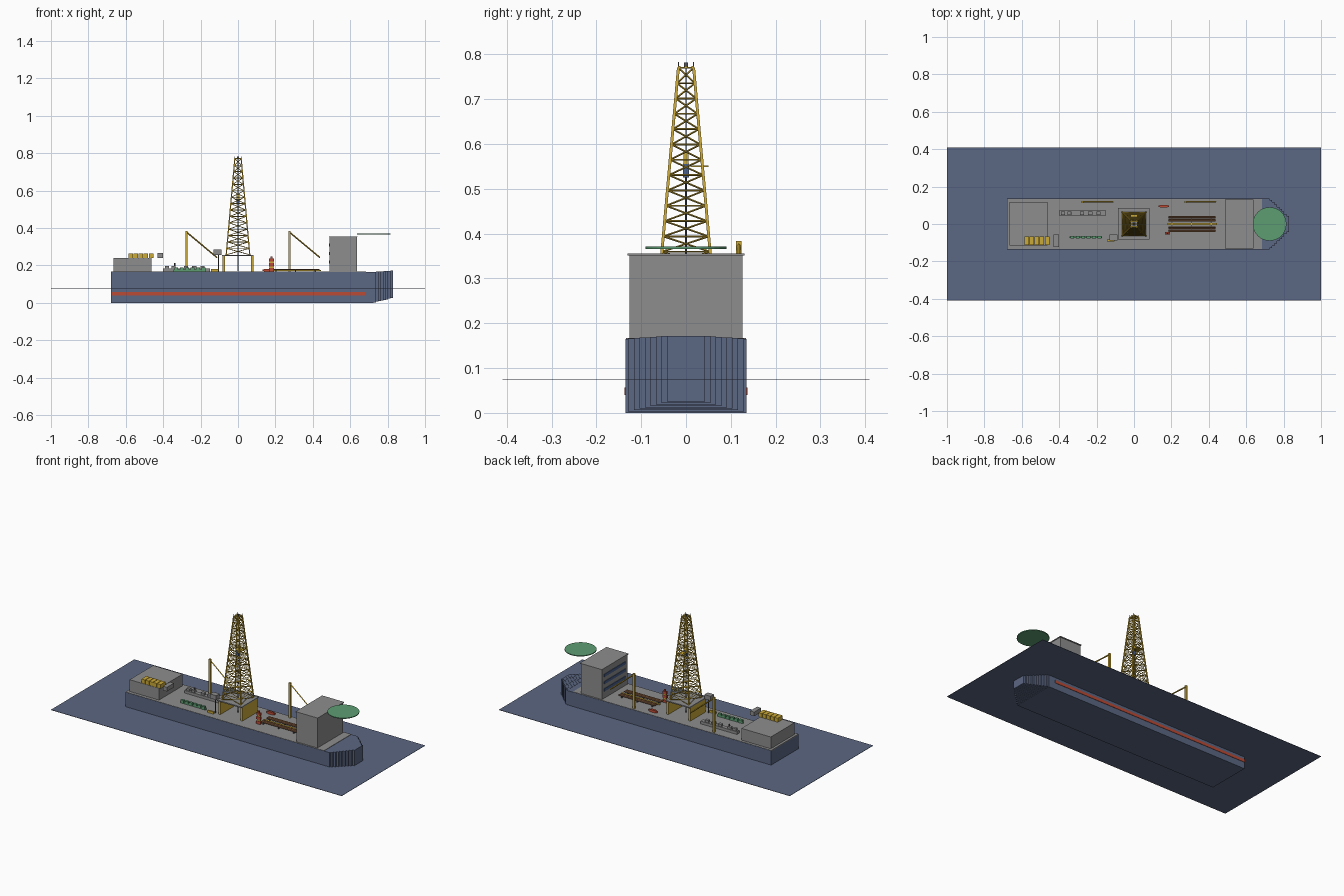
import bpy, bmesh, math
from mathutils import Vector


def material(name, rgb):
    m = bpy.data.materials.new(name)
    m.diffuse_color = (*rgb, 1)
    return m


BLUE = material("sea_and_hull_blue", (0.105, 0.135, 0.225))
GREY = material("deck_grey", (0.27, 0.27, 0.27))
YELLOW = material("rig_yellow", (0.60, 0.40, 0.04))
RED = material("safety_red", (0.50, 0.07, 0.035))
GREEN = material("helideck_green", (0.11, 0.34, 0.17))
BROWN = material("pipe_rust", (0.24, 0.11, 0.05))
DARK = material("dark_steel", (0.09, 0.09, 0.10))
WINDOW = material("window_blue", (0.07, 0.12, 0.26))


def finish(bm, name, mat):
    bmesh.ops.recalc_face_normals(bm, faces=bm.faces)
    me = bpy.data.meshes.new(name)
    bm.to_mesh(me)
    bm.free()
    me.materials.append(mat)
    ob = bpy.data.objects.new(name, me)
    bpy.context.collection.objects.link(ob)
    return ob


def add_box(bm, x0, x1, y0, y1, z0, z1):
    vs = bmesh.ops.create_cube(bm, size=1)["verts"]
    for v in vs:
        v.co = Vector(((x0, x1)[v.co.x > 0], (y0, y1)[v.co.y > 0], (z0, z1)[v.co.z > 0]))


def boxes(name, mat, *dims):
    bm = bmesh.new()
    for d in dims:
        add_box(bm, *d)
    return finish(bm, name, mat)


def add_rod(bm, a, b, r, n=4):
    a, b = Vector(a), Vector(b)
    d = b - a
    vs = bmesh.ops.create_cone(bm, cap_ends=True, segments=n, radius1=r, radius2=r, depth=d.length)["verts"]
    q = d.to_track_quat('Z', 'Y')
    for v in vs:
        v.co = q @ v.co + (a + b) / 2


def rods(name, mat, segs, r, n=4):
    bm = bmesh.new()
    for a, b in segs:
        add_rod(bm, a, b, r, n)
    return finish(bm, name, mat)


# Sea sheet
boxes("sea", BLUE, (-1, 1, -0.41, 0.41, 0.074, 0.076))

# Hull with stepped bow slices
boxes("hull", BLUE, (-0.68, 0.725, -0.135, 0.135, 0, 0.165))
bm = bmesh.new()
N = 8
for i in range(N):
    t = i / (N - 1)
    x = 0.725 + i * 0.013
    w = 0.129 - 0.087 * t
    add_box(bm, x, x + 0.0131, -w, w, 0.003 + 0.022 * t, 0.166 + 0.006 * t)
finish(bm, "stepped_bow", BLUE)
boxes("hull_stripes", RED, *[(-0.68, 0.68, s * 0.136 - 0.0015, s * 0.136 + 0.0015, 0.04, 0.057)
                             for s in (-1, 1)])
boxes("main_deck", GREY, (-0.68, 0.685, -0.134, 0.134, 0.162, 0.167))

# Accommodation block, roof, window bands
boxes("accommodation", GREY, (0.49, 0.635, -0.126, 0.126, 0.165, 0.352))
boxes("accommodation_roof", GREY, (0.487, 0.639, -0.131, 0.131, 0.351, 0.356))
boxes("window_bands", WINDOW, *[(0.487, 0.491, -0.105, 0.105, z, z + 0.017) for z in (0.21, 0.255, 0.30)])

# Helideck disc
rods("helideck", GREEN, [((0.725, 0, 0.366), (0.725, 0, 0.371))], 0.09, 32)

# Stern house with engine units and exhaust housing
boxes("stern_house", GREY, (-0.665, -0.463, -0.115, 0.117, 0.165, 0.24))
boxes("generator_units", YELLOW, *[(-0.585 + i * 0.027, -0.561 + i * 0.027, -0.113, -0.066, 0.24, 0.265)
                                   for i in range(5)])
boxes("exhaust_housing", GREY, (-0.43, -0.402, -0.124, -0.056, 0.24, 0.266))

# Drill floor on side walls
boxes("drill_floor", GREY, (-0.085, 0.083, -0.083, 0.085, 0.25, 0.257))
boxes("substructure_walls", YELLOW, *[(x - 0.007, x + 0.007, -0.075, 0.075, 0.165, 0.251)
                                      for x in (-0.076, 0.076)])

# Lattice derrick
Z0, Z1, R0, R1, BAYS = 0.257, 0.77, 0.063, 0.017, 15


def corner(k, level):
    t = level / BAYS
    r = R0 + (R1 - R0) * t
    sx, sy = ((1, 1), (-1, 1), (-1, -1), (1, -1))[k % 4]
    return (sx * r, sy * r, Z0 + (Z1 - Z0) * t)


rods("derrick_legs", YELLOW, [(corner(k, 0), corner(k, BAYS)) for k in range(4)], 0.0045)
segs = []
for i in range(BAYS):
    for k in range(4):
        segs += [(corner(k, i), corner(k + 1, i + 1)),
                 (corner(k + 1, i), corner(k, i + 1)),
                 (corner(k, i + 1), corner(k + 1, i + 1))]
rods("derrick_braces", YELLOW, segs, 0.002)
boxes("crown_beams", YELLOW, *[(-0.019, 0.019, y - 0.003, y + 0.003, 0.768, 0.774) for y in (-0.015, 0, 0.015)])
boxes("crown_block", DARK, (-0.005, 0.005, -0.004, 0.004, 0.772, 0.782))
rods("crown_posts", GREY, [((x, y, 0.77), (x, y, 0.783)) for x in (-0.017, 0.017) for y in (-0.017, 0.017)], 0.001)

# Hoisting gear in the derrick
boxes("travelling_block", YELLOW, (-0.009, 0.009, -0.006, 0.006, 0.555, 0.585))
boxes("top_drive", WINDOW, (-0.008, 0.008, -0.007, 0.007, 0.525, 0.556))
rods("hoist_lines", DARK, [((x, 0, 0.58), (x, 0, 0.77)) for x in (-0.004, 0.004)], 0.0008)
rods("drill_string", DARK, [((0, 0, 0.17), (0, 0, 0.53))], 0.002, 8)
boxes("monkey_board", YELLOW, (-0.02, 0.02, 0.01, 0.05, 0.549, 0.552))

# Two pedestal cranes
for i, x in enumerate((-0.275, 0.275)):
    boxes(f"crane_post_{i}", YELLOW, (x - 0.006, x + 0.006, 0.112, 0.124, 0.165, 0.384))
    rods(f"crane_boom_{i}", YELLOW, [((x, 0.118, 0.378), (x + 0.163, 0.118, 0.242))], 0.004)

# Pipe racks either side of a catwalk
bm = bmesh.new()
for s in (-1, 1):
    for j in range(4):
        y = s * (0.017 + j * 0.0075)
        add_rod(bm, (0.185, y, 0.178), (0.435, y, 0.178), 0.0035, 8)
finish(bm, "drill_pipes", BROWN)
boxes("rack_bearers", DARK, *[(x, x + 0.006, -0.044, 0.044, 0.166, 0.175) for x in (0.20, 0.305, 0.41)])
boxes("catwalk", YELLOW, (0.18, 0.445, -0.005, 0.005, 0.17, 0.176))

# Blowout stack, alternating red and yellow modules
for i, (r, z0, z1) in enumerate(((0.014, 0.166, 0.185), (0.010, 0.185, 0.195), (0.014, 0.195, 0.212),
                                 (0.010, 0.212, 0.220), (0.013, 0.220, 0.236), (0.006, 0.236, 0.248))):
    boxes(f"stack_module_{i}", YELLOW if i in (1, 3) else RED,
          (0.179 - r, 0.179 + r, -0.05 - r * 0.5, -0.05 + r * 0.5, z0, z1))

# Lifeboat with tapered ends
bm = bmesh.new()
add_box(bm, 0.14, 0.178, 0.088, 0.102, 0.166, 0.182)
for x0, x1 in ((0.14, 0.131), (0.178, 0.187)):
    add_box(bm, min(x0, x1), max(x0, x1), 0.091, 0.099, 0.169, 0.179)
finish(bm, "lifeboat", RED)

# Mud treatment skid with small units
boxes("mud_skid", GREY, (-0.40, -0.15, 0.045, 0.071, 0.166, 0.184))
boxes("mud_units", GREY, *[(x, x + 0.022, 0.049, 0.067, 0.184, 0.198)
                           for x in (-0.39, -0.355, -0.29, -0.245, -0.20)])
rods("mud_vent", DARK, [((-0.338, 0.058, 0.18), (-0.338, 0.058, 0.212))], 0.003, 8)

# Row of green pumps
bm = bmesh.new()
add_box(bm, -0.345, -0.17, -0.074, -0.066, 0.166, 0.177)
for i in range(6):
    x = -0.34 + i * 0.029
    add_box(bm, x, x + 0.02, -0.077, -0.063, 0.168, 0.188)
finish(bm, "mud_pumps", GREEN)

# Driller's cabin, standpipe and winch
boxes("driller_cabin", GREY, (-0.13, -0.088, -0.088, -0.055, 0.257, 0.284))
rods("standpipe", DARK, [((-0.104, -0.072, 0.166), (-0.104, -0.072, 0.257))], 0.003, 8)
boxes("winch", YELLOW, (-0.145, -0.105, -0.093, -0.082, 0.166, 0.18))
